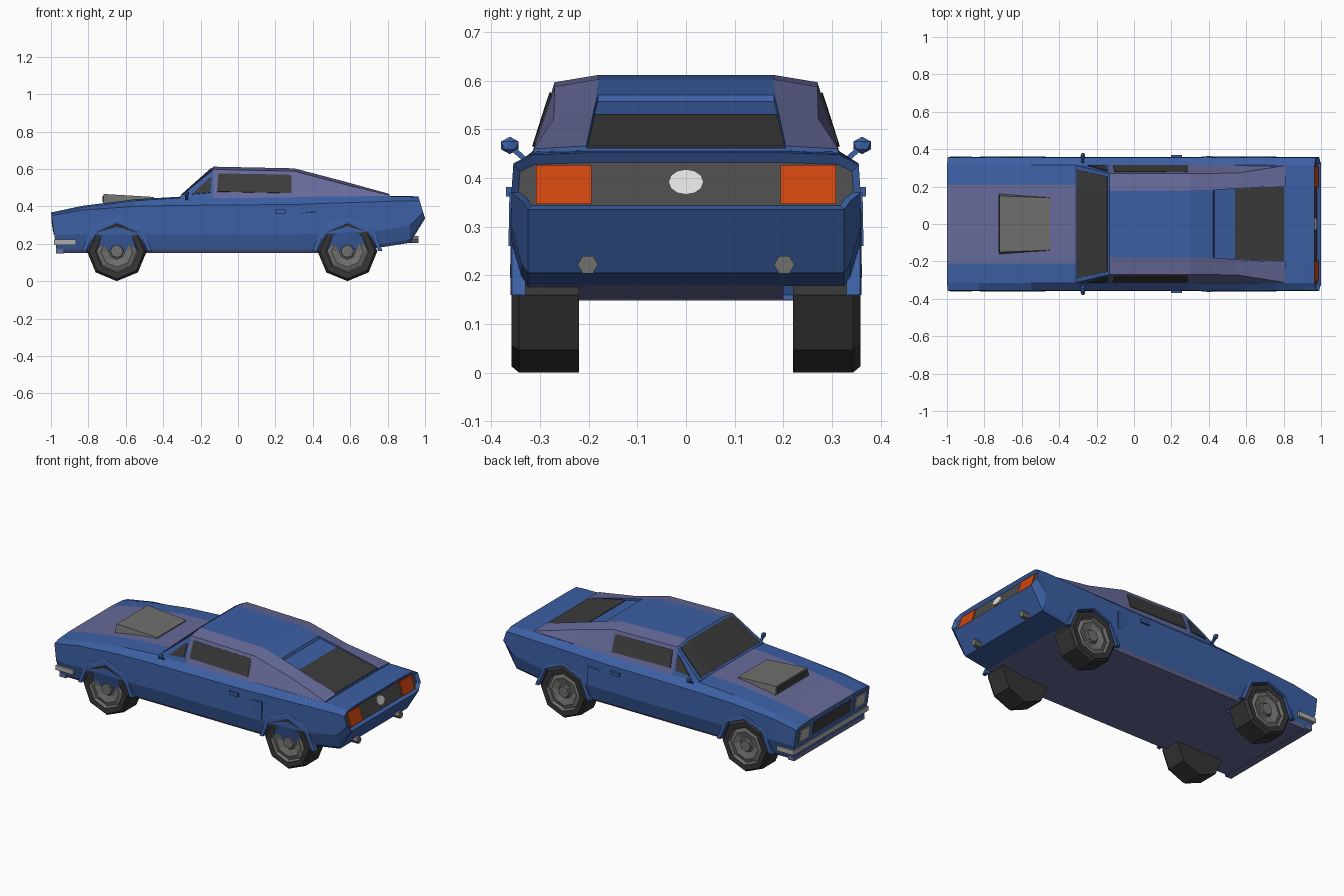
import bpy, bmesh, math
from mathutils import Vector, Matrix

if "Cube" in bpy.data.objects:
    bpy.data.objects.remove(bpy.data.objects["Cube"])

def material(name, rgb):
    m = bpy.data.materials.new(name)
    m.diffuse_color = (*rgb, 1)
    m.use_nodes = True
    m.node_tree.nodes["Principled BSDF"].inputs["Base Color"].default_value = m.diffuse_color
    return m

BLUE = material("body blue", (0.045, 0.115, 0.37))
PURPLE = material("dusty purple blue", (0.135, 0.145, 0.32))
GLASS = material("dark glass", (0.045, 0.045, 0.045))
TYRE = material("tyre black", (0.035, 0.035, 0.035))
GREY = material("metal grey", (0.16, 0.16, 0.155))
PANEL = material("panel grey", (0.07, 0.07, 0.07))
CHROME = material("chrome", (0.42, 0.42, 0.41))
ORANGE = material("tail orange", (0.62, 0.06, 0.005))
WHITE = material("badge white", (0.75, 0.75, 0.75))

def finish(name, bm, mats, mirror=False, rule=None):
    if mirror:
        d = bmesh.ops.duplicate(bm, geom=bm.verts[:] + bm.edges[:] + bm.faces[:])
        for v in d["geom"]:
            if isinstance(v, bmesh.types.BMVert):
                v.co.y *= -1
    bmesh.ops.recalc_face_normals(bm, faces=bm.faces)
    if rule:
        for f in bm.faces:
            f.material_index = rule(f)
    me = bpy.data.meshes.new(name)
    bm.to_mesh(me)
    bm.free()
    ob = bpy.data.objects.new(name, me)
    for m in mats:
        me.materials.append(m)
    bpy.context.collection.objects.link(ob)
    return ob

def loft(rings, bm=None):
    """Closed rings joined in order, capped at both ends."""
    bm = bm or bmesh.new()
    vs = [[bm.verts.new(p) for p in r] for r in rings]
    n = len(vs[0])
    for a, b in zip(vs, vs[1:]):
        for j in range(n):
            bm.faces.new((a[j], a[(j + 1) % n], b[(j + 1) % n], b[j]))
    bm.faces.new(vs[0])
    bm.faces.new(vs[-1])
    return bm

def box(name, lo, hi, mat, mirror=False):
    (x0, y0, z0), (x1, y1, z1) = lo, hi
    r = lambda x: [(x, y0, z0), (x, y1, z0), (x, y1, z1), (x, y0, z1)]
    return finish(name, loft([r(x0), r(x1)]), [mat], mirror)

def plate(name, pts, offset, mat, mirror=False):
    """Thin plate: outline plus the same outline moved by offset."""
    o = Vector(offset)
    return finish(name, loft([[Vector(p) - o for p in pts], [Vector(p) + o for p in pts]]), [mat], mirror)

def both(half):
    return half + [(x, -y, z) for x, y, z in reversed(half)]

def octagon(x, y, z, r, n=8):
    return [(x + r * math.sin(i * math.tau / n), y, z + r * math.cos(i * math.tau / n)) for i in range(n)]

def cut(ob, cutter):
    cutter.hide_render = True
    m = ob.modifiers.new("cut", "BOOLEAN")
    m.object, m.operation, m.solver = cutter, "DIFFERENCE", "EXACT"
    dg = bpy.context.evaluated_depsgraph_get()
    me = bpy.data.meshes.new_from_object(ob.evaluated_get(dg))
    ob.modifiers.clear()
    ob.data = me
    bpy.data.objects.remove(cutter)

WHEELS = (-0.648, 0.585)

# Lower body: x at top, x at bottom, z of hood, shoulder, crease, waist, sill
stations = [(-1, -.968, .367, .360, .335, .25, .15), (-.83, -.83, .403, .394, .365, .25, .15),
            (-.55, -.55, .438, .430, .385, .25, .15), (-.3, -.3, .452, .446, .390, .25, .15),
            (.3, .3, .452, .450, .395, .25, .15), (.6, .6, .455, .453, .405, .26, .15),
            (.76, .76, .457, .455, .41, .27, .18), (.92, .92, .455, .451, .415, .30, .205),
            (.965, 1.0, .452, .448, .412, .37, .335)]
rings = []
for xt, xb, zt, zs, zc, zm, zb in stations:
    half = [(.21, zt), (.315, zs), (.355, zc + .015), (.359, zm), (.338, zb + .018), (.325, zb)]
    rings.append(both([(xt + (xb - xt) * (zt - z) / (zt - zb), y, z) for y, z in half]))
bm = loft(rings)
bmesh.ops.recalc_face_normals(bm, faces=bm.faces)
# Recessed tail panel
bm.faces.ensure_lookup_table()
tail = bm.faces[-1]
bmesh.ops.inset_individual(bm, faces=[tail], thickness=.016, depth=-.018)

def body_rule(f):
    c, n = f.calc_center_median(), f.normal
    if f == tail:
        return 2
    if c.x < -.3 and n.z > .8 and abs(c.y) < .1:
        return 1
    if c.z < .175 and c.x < .7 and abs(n.x) < .8:
        return 1
    return 0
body = finish("body", bm, [BLUE, PURPLE, PANEL], rule=body_rule)

# Wheel wells
bm = bmesh.new()
for x in WHEELS:
    loft([octagon(x, .2, .16, .17), octagon(x, .42, .16, .17)], bm)
cut(body, finish("wheel_well_cutter", bm, [BLUE], True))

# Cabin: centre and edge of the roof, then base, at each x
cab = [(-.31, .20, .452, .313, .45, .318), (-.13, .18, .612, .27, .597, .32), (.3, .18, .603, .27, .588, .32),
       (.55, .19, .538, .272, .522, .32), (.81, .205, .466, .313, .460, .316)]
bm = loft([both([(x, yc, zc), (x, ye, ze), (x, yb, .44)]) for x, yc, zc, ye, ze, yb in cab])
cabin = finish("cabin", bm, [BLUE, PURPLE],
               rule=lambda f: int(f.calc_center_median().x > -.13 and abs(f.calc_center_median().y) > .1))
# Sunken rear window
floor = [(.42, .18, .576), (.43, .181, .557), (.54, .189, .528), (.815, .205, .460)]
cut(cabin, finish("rear_window_cutter", loft([both([(x, y, z), (x, y, .7)]) for x, y, z in floor]), [BLUE]))
finish("rear_window", loft([both([(x, y, z - .003), (x, y, z + .004)])
                            for x, y, z in ((.54, .187, .528), (.803, .202, .463))]), [GLASS])

# Windscreen follows the bent front of the cabin
def screen(t, u):
    yc, ye = .2 - .02 * t, .313 - .043 * t
    zc, ze = .452 + .16 * t, .45 + .147 * t
    return Vector((-.31 + .18 * t, yc + (ye - yc) * u, zc + (ze - zc) * u))
cols = []
for s, u in ((-1, .8), (-1, 0), (1, 0), (1, .8)):
    ring = []
    for t, o in ((.05, -.004), (.05, .004), (.94, .004), (.94, -.004)):
        p = screen(t, u) + Vector((-.66, 0, .75)) * o
        ring.append((p.x, p.y * s, p.z))
    cols.append(ring)
finish("windscreen", loft(cols), [GLASS])

# Side windows lie on the sloping cabin side
side = lambda pts: [(x, .32 - (z - .44) * .05 / .157 + (.0055 * max(0, x + .13) / .43 * -(z - .44) / .15), z) for x, z in pts]
plate("side_window", side([(-.112, .478), (.285, .470), (.285, .562), (.27, .568), (-.105, .575)]),
      (0, .004, .0013), GLASS, True)
plate("quarter_window", side([(-.245, .464), (-.148, .472), (-.142, .555), (-.155, .552)]), (0, .004, .0013), GLASS, True)

# Wheels: turned octagonal profile (radius, y)
prof = [(.001, .22), (.16, .22), (.16, .343), (.147, .359), (.115, .357), (.108, .338),
        (.085, .346), (.045, .335), (.036, .338), (.034, .352), (.001, .352)]
for name, x in zip(("front_wheels", "rear_wheels"), WHEELS):
    finish(name, loft([octagon(x, y, .16, r) for r, y in prof]), [TYRE, GREY], True,
           lambda f, x=x: int(abs(f.calc_center_median().y) > .3 and
                              max(math.hypot(v.co.x - x, v.co.z - .16) for v in f.verts) < .1155))
    # Wheel arch lips
    arch = []
    for a in range(-90, 91, 45):
        s, c = math.sin(math.radians(a)), math.cos(math.radians(a))
        arch.append([(x + r * s, y, .16 + r * c) for r, y in ((.165, .33), (.188, .33), (.188, .358), (.165, .361))])
    finish(name.replace("wheels", "arches"), loft(arch), [BLUE], True)

# Hood scoop with dark mouth
finish("hood_scoop", loft([both([(-.722, .165, .40), (-.718, .15, .466)]),
                           both([(-.45, .145, .43), (-.45, .14, .450)])]), [GREY])
plate("scoop_mouth", both([(-.722, .145, .424), (-.72, .138, .456)]), (.003, 0, 0), GLASS)

# Front face: grille and headlights on the sloping nose
nose = lambda z: -1 + (.367 - z) / .217 * .032
face = lambda y0, y1, z0, z1: [(nose(z0), y0, z0), (nose(z0), y1, z0), (nose(z1), y1, z1), (nose(z1), y0, z1)]
plate("grille", face(-.18, .18, .255, .335), (.003, 0, 0), GLASS)
plate("headlight_frame", face(.215, .325, .25, .34), (.003, 0, 0), GREY, True)
plate("headlight", face(.23, .31, .263, .328), (.0045, 0, 0), CHROME, True)

# Front bumper wrapping the corners
box("front_bumper", (-.984, -.362, .194), (-.95, .362, .222), CHROME)
box("bumper_end", (-.984, .34, .194), (-.866, .362, .222), CHROME, True)
box("front_valance", (-.972, -.34, .148), (-.93, .34, .172), PURPLE)

# Tail lights and badge on the recessed panel
rear = lambda z: .949 + (.45 - z) / .115 * .035
tface = lambda y0, y1, z0, z1: [(rear(z0), y0, z0), (rear(z0), y1, z0), (rear(z1), y1, z1), (rear(z1), y0, z1)]
plate("tail_light", tface(.194, .308, .347, .427), (.0048, 0, 0), ORANGE, True)
badge = [(.036 * math.cos(i * math.tau / 12), .392 + .026 * math.sin(i * math.tau / 12)) for i in range(12)]
plate("badge", [(rear(z), y, z) for y, z in badge], (.0048, 0, 0), WHITE)

# Exhausts
bm = bmesh.new()
bmesh.ops.create_cone(bm, cap_ends=True, segments=6, radius1=.021, radius2=.021, depth=.12,
                      matrix=Matrix.Translation((.905, .202, .222)) @ Matrix.Rotation(math.pi / 2, 4, "Y"))
finish("exhausts", bm, [GREY], True)

# Mirrors, door handles and side vents
bm = bmesh.new()
bmesh.ops.create_icosphere(bm, subdivisions=1, radius=1,
                           matrix=Matrix.Translation((-.273, .362, .467)) @ Matrix.Diagonal((.014, .021, .018, 1)))
loft([[(x, .325, .44), (x, .335, .435), (x, .362, .458), (x, .352, .464)] for x in (-.28, -.266)], bm)
finish("mirrors", bm, [BLUE], True)
box("door_handle", (.197, .345, .362), (.257, .37, .382), BLUE, True)
finish("side_vent", loft([[(.335, .35, .365), (.335, .357, .362), (.36, .3585, .30), (.36, .35, .30)],
                          [(.415, .35, .375), (.415, .363, .37), (.415, .365, .26), (.415, .35, .26)]]), [BLUE], True)
